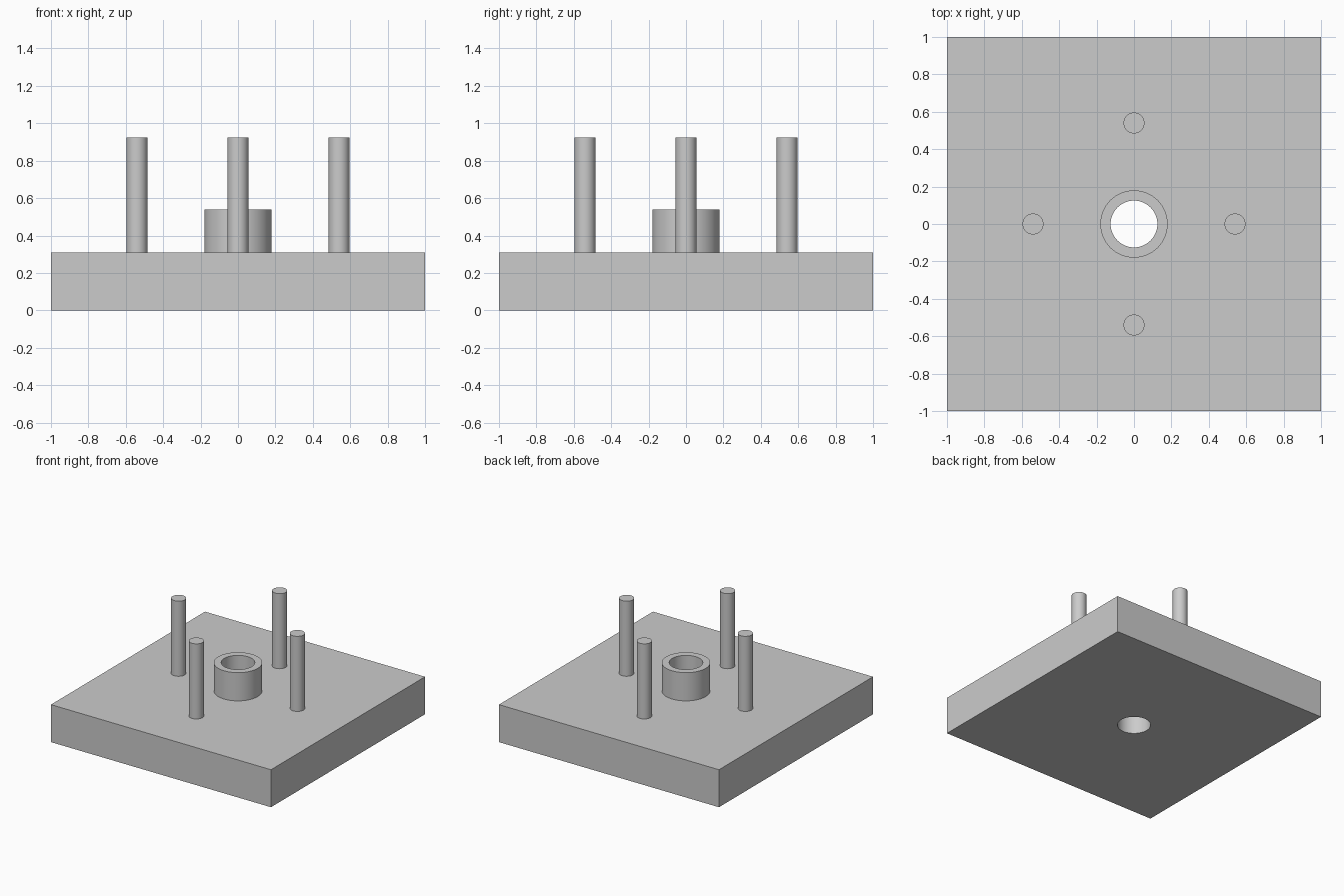
import bpy
import bmesh
import math

PLATE_TOP = 0.308
COLLAR_TOP = 0.54
PIN_TOP = 0.925
BORE_RADIUS = 0.125
COLLAR_RADIUS = 0.18
PIN_RADIUS = 0.056
PIN_OFFSET = 0.54
SEGMENTS = 64

cube = bpy.data.objects.get("Cube")
if cube:
    bpy.data.objects.remove(cube, do_unlink=True)

grey = bpy.data.materials.new("plain grey")
grey.use_nodes = True
colour = (0.6, 0.6, 0.6, 1)
grey.diffuse_color = colour
grey.node_tree.nodes["Principled BSDF"].inputs["Base Color"].default_value = colour


def smooth(obj):
    bpy.ops.object.select_all(action="DESELECT")
    obj.select_set(True)
    bpy.context.view_layer.objects.active = obj
    bpy.ops.object.shade_smooth_by_angle(angle=math.radians(30))


def cylinder(name, radius, bottom, top, x=0, y=0):
    bpy.ops.mesh.primitive_cylinder_add(
        vertices=SEGMENTS, radius=radius, depth=top - bottom,
        location=(x, y, (bottom + top) / 2))
    obj = bpy.context.object
    obj.name = name
    obj.data.materials.append(grey)
    smooth(obj)
    return obj


# Square base plate
bpy.ops.mesh.primitive_cube_add(size=2, location=(0, 0, PLATE_TOP / 2))
plate = bpy.context.object
plate.name = "base_plate"
plate.scale.z = PLATE_TOP / 2
bpy.ops.object.transform_apply(location=False, rotation=False, scale=True)
plate.data.materials.append(grey)

# Bore through the plate, cut with a hidden cylinder
cutter = cylinder("bore_cutter", BORE_RADIUS, -0.1, PLATE_TOP + 0.1)
cutter.hide_render = True
bore = plate.modifiers.new("bore", "BOOLEAN")
bore.operation = "DIFFERENCE"
bore.solver = "EXACT"
bore.object = cutter
bpy.context.view_layer.objects.active = plate
bpy.ops.object.modifier_apply(modifier="bore")
bpy.data.objects.remove(cutter, do_unlink=True)
smooth(plate)

# Raised collar: a closed rectangular profile spun around the bore
bm = bmesh.new()
profile = [bm.verts.new((r, 0, z)) for r, z in (
    (BORE_RADIUS, PLATE_TOP), (COLLAR_RADIUS, PLATE_TOP),
    (COLLAR_RADIUS, COLLAR_TOP), (BORE_RADIUS, COLLAR_TOP))]
edges = [bm.edges.new((profile[i - 1], profile[i])) for i in range(4)]
bmesh.ops.spin(bm, geom=profile + edges, cent=(0, 0, 0), axis=(0, 0, 1),
               angle=math.tau, steps=SEGMENTS)
bmesh.ops.remove_doubles(bm, verts=bm.verts, dist=0.0001)
bmesh.ops.recalc_face_normals(bm, faces=bm.faces)
mesh = bpy.data.meshes.new("collar")
bm.to_mesh(mesh)
bm.free()
mesh.materials.append(grey)
collar = bpy.data.objects.new("collar", mesh)
bpy.context.collection.objects.link(collar)
smooth(collar)

# Four upright pins around the collar
for name, dx, dy in (("left", 1, 0), ("right", -1, 0),
                     ("back", 0, 1), ("front", 0, -1)):
    cylinder(name + "_pin", PIN_RADIUS, PLATE_TOP, PIN_TOP,
             dx * PIN_OFFSET, dy * PIN_OFFSET)
